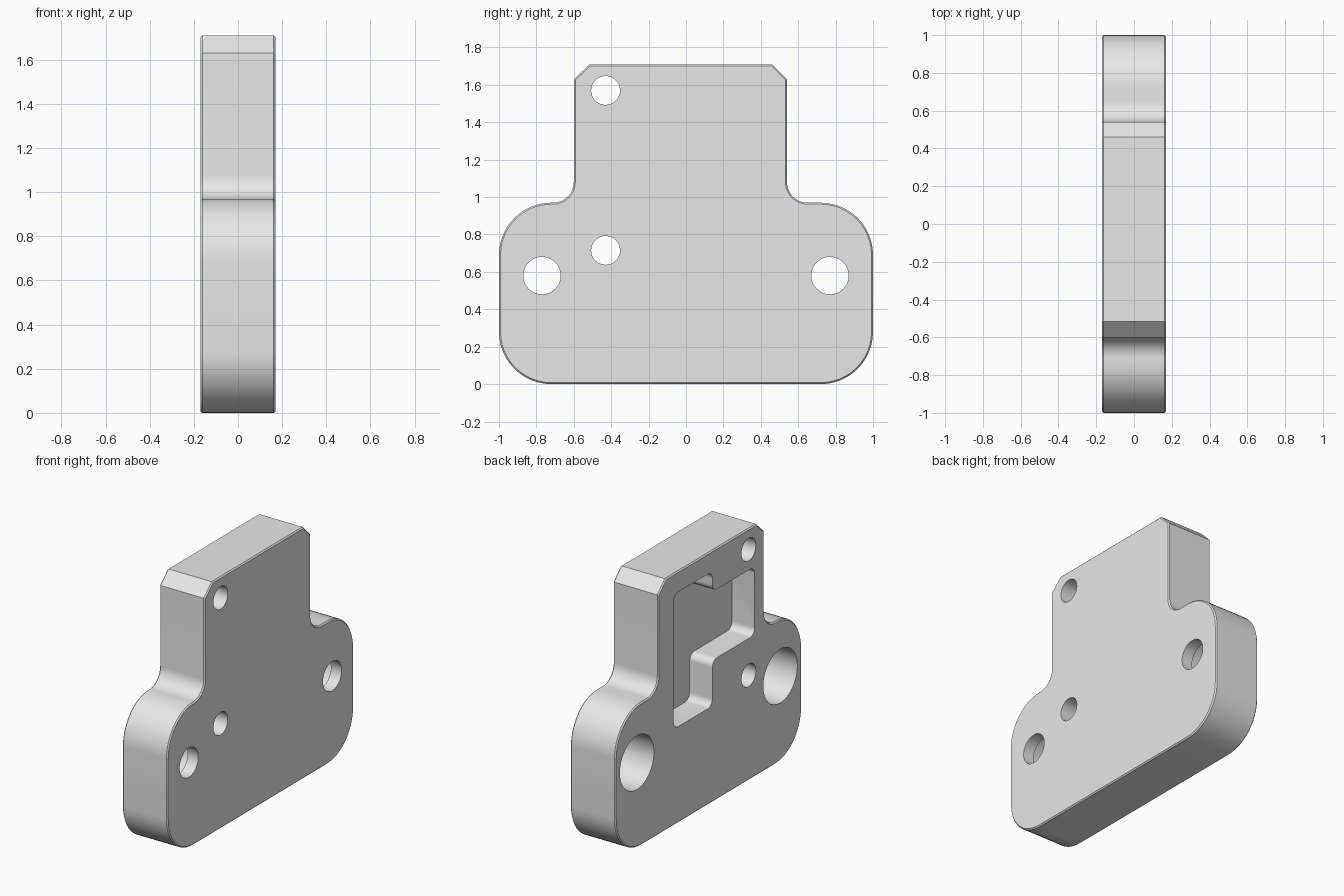
import bpy
import bmesh
import math
from mathutils import Vector

if "Cube" in bpy.data.objects:
    bpy.data.objects.remove(bpy.data.objects["Cube"], do_unlink=True)

HALF = 0.17          # half thickness of the plate along x
OUT = HALF + 0.1     # overshoot for cutters

grey = bpy.data.materials.new("plain grey")
grey.use_nodes = True
grey.diffuse_color = (0.8, 0.8, 0.8, 1)
grey.node_tree.nodes["Principled BSDF"].inputs["Base Color"].default_value = (0.8, 0.8, 0.8, 1)


def rounded(corners, steps=12):
    """Turn (y, z, radius) corners into a smooth outline of (y, z) points."""
    points = []
    for i, (y, z, r) in enumerate(corners):
        p = Vector((y, z))
        if r == 0:
            points.append(p)
            continue
        a = (Vector(corners[i - 1][:2]) - p).normalized()
        b = (Vector(corners[(i + 1) % len(corners)][:2]) - p).normalized()
        # every rounded corner here is a right angle
        centre = p + (a + b) * r
        for k in range(steps + 1):
            t = math.pi / 2 * k / steps
            points.append(centre - b * r * math.cos(t) - a * r * math.sin(t))
    return points


def circle(y, z, r, steps=48):
    return [Vector((y + r * math.cos(2 * math.pi * k / steps),
                    z + r * math.sin(2 * math.pi * k / steps))) for k in range(steps)]


def prism(name, outline, x0, x1, edge=0):
    """Extrude a y-z outline along x, optionally breaking the rim edges."""
    bm = bmesh.new()
    face = bm.faces.new([bm.verts.new((x0, p.x, p.y)) for p in outline])
    top = bmesh.ops.extrude_face_region(bm, geom=[face])["geom"]
    bmesh.ops.translate(bm, vec=(x1 - x0, 0, 0),
                        verts=[v for v in top if isinstance(v, bmesh.types.BMVert)])
    bmesh.ops.recalc_face_normals(bm, faces=bm.faces)
    if edge:
        rim = [e for e in bm.edges if abs(e.verts[0].co.x - e.verts[1].co.x) < 1e-6]
        bmesh.ops.bevel(bm, geom=rim, offset=edge, segments=1, affect='EDGES')
    mesh = bpy.data.meshes.new(name)
    bm.to_mesh(mesh)
    bm.free()
    mesh.materials.append(grey)
    obj = bpy.data.objects.new(name, mesh)
    bpy.context.collection.objects.link(obj)
    return obj


# Plate: wide rounded base with a narrower chamfered upright
plate = prism("mounting_plate", rounded([
    (-1, 0, 0.28), (1, 0, 0.28), (1, 0.97, 0.28), (0.54, 0.97, 0.11),
    (0.54, 1.63, 0), (0.46, 1.71, 0), (-0.515, 1.71, 0), (-0.6, 1.63, 0),
    (-0.6, 0.97, 0.11), (-1, 0.97, 0.28)]), -HALF, HALF, edge=0.008)

# Stepped pocket sunk halfway into one side
pocket = rounded([
    (-0.04, 0.655, 0.05), (0.375, 0.655, 0.05), (0.375, 1.57, 0.05), (-0.04, 1.57, 0.05),
    (-0.04, 1.43, 0.05), (-0.495, 1.43, 0.05), (-0.495, 0.965, 0.05), (-0.04, 0.965, 0.05)], 8)
cutters = [prism("pocket_cutter", pocket, -OUT, 0)]

# Small pin holes
for z in (0.715, 1.57):
    cutters.append(prism("pin_hole_cutter", circle(-0.43, z, 0.077), -OUT, OUT))

# Bolt holes with deep counterbores
for y in (-0.77, 0.77):
    cutters.append(prism("bolt_hole_cutter", circle(y, 0.58, 0.1), -OUT, OUT))
    cutters.append(prism("counterbore_cutter", circle(y, 0.58, 0.183), -OUT, 0.09))

bpy.ops.object.select_all(action='DESELECT')
plate.select_set(True)
bpy.context.view_layer.objects.active = plate
for cutter in cutters:
    cutter.hide_render = True
    cut = plate.modifiers.new(cutter.name, 'BOOLEAN')
    cut.operation = 'DIFFERENCE'
    cut.solver = 'EXACT'
    cut.object = cutter
    bpy.ops.object.modifier_apply(modifier=cut.name)
    bpy.data.objects.remove(cutter, do_unlink=True)

bpy.ops.object.shade_smooth_by_angle(angle=math.radians(30))
